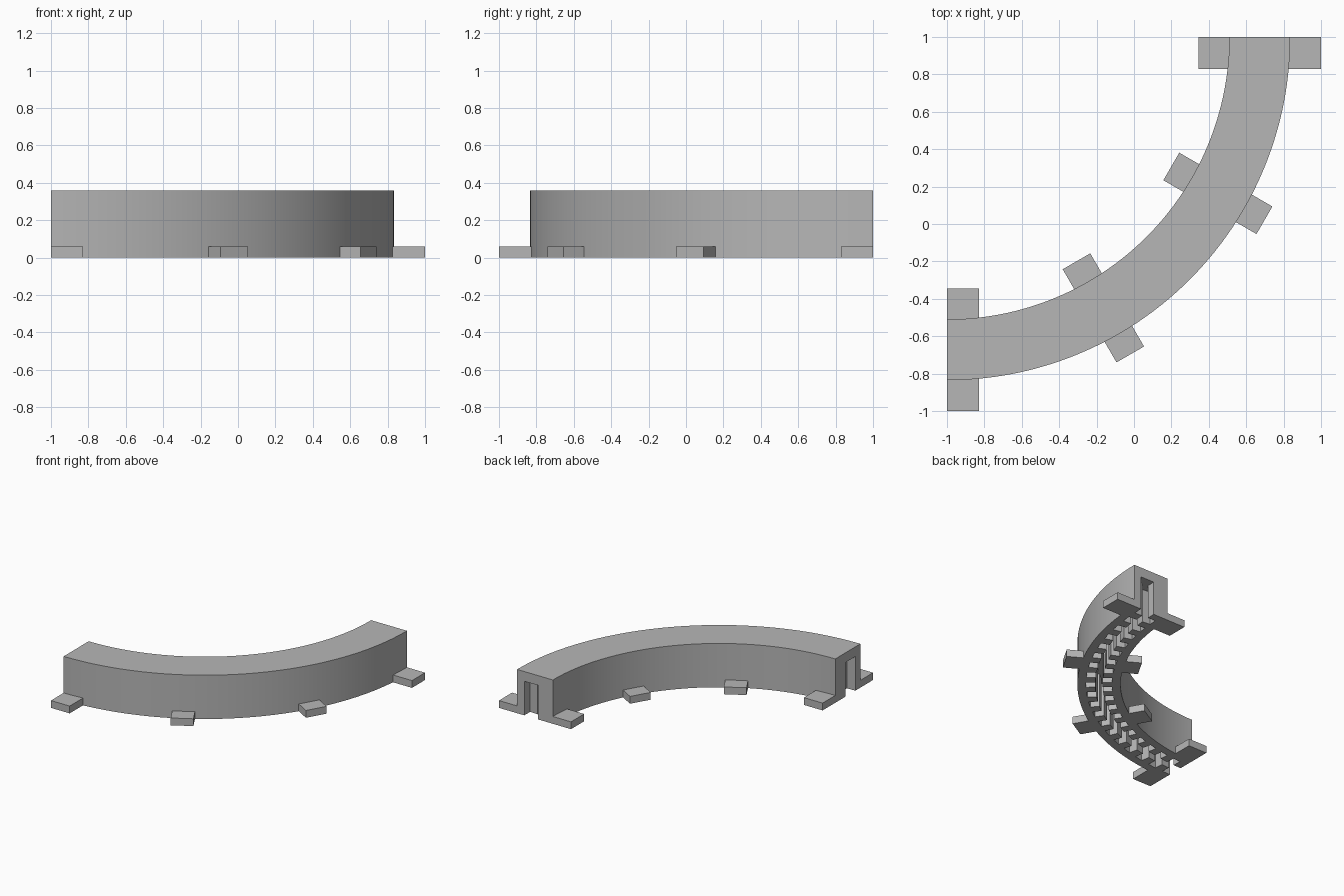
import bpy
import bmesh
from math import radians, cos, sin
from mathutils import Matrix, Vector

old = bpy.data.objects.get("Cube")
if old:
    bpy.data.objects.remove(old, do_unlink=True)

CENTRE = Vector((-1, 1, 0))          # centre of the quarter bend
R_IN, R_OUT, HEIGHT = 1.51, 1.835, 0.36
WALL, TOOTH, CEILING = 0.065, 0.07, 0.28
SEGMENTS, STEPS = 37, 3              # alternating teeth, facets per tooth

grey = bpy.data.materials.new("plain_grey")
grey.use_nodes = True
colour = (0.47, 0.47, 0.47, 1)
grey.diffuse_color = colour
grey.node_tree.nodes["Principled BSDF"].inputs["Base Color"].default_value = colour


def add_object(name, bm):
    mesh = bpy.data.meshes.new(name)
    bm.to_mesh(mesh)
    bm.free()
    mesh.materials.append(grey)
    obj = bpy.data.objects.new(name, mesh)
    bpy.context.collection.objects.link(obj)
    return obj


# Curved duct: U section swept round the bend, teeth alternating between walls
bm = bmesh.new()


def section(angle, segment):
    inner_tooth = TOOTH if segment % 2 == 0 else 0
    outer_tooth = TOOTH - inner_tooth
    a, b = R_IN + WALL + inner_tooth, R_OUT - WALL - outer_tooth
    profile = [(R_IN, 0), (R_IN, HEIGHT), (R_OUT, HEIGHT), (R_OUT, 0),
               (b, 0), (b, CEILING), (a, CEILING), (a, 0)]
    return [bm.verts.new(CENTRE + Vector((r * cos(angle), r * sin(angle), z)))
            for r, z in profile]


previous = None
for seg in range(SEGMENTS):
    for step in range(STEPS + 1):
        angle = radians(90 * (seg + step / STEPS) / SEGMENTS - 90)
        ring = section(angle, seg)
        if previous is None:
            bm.faces.new(ring[::-1])
        else:
            # between segments only the sides of the teeth are needed
            edges = (4, 6) if step == 0 else range(8)
            for i in edges:
                j = (i + 1) % 8
                bm.faces.new((previous[i], previous[j], ring[j], ring[i]))
        previous = ring
bm.faces.new(previous)
bmesh.ops.remove_doubles(bm, verts=bm.verts, dist=0.0001)
duct = add_object("curved_duct", bm)
bpy.context.view_layer.objects.active = duct
duct.select_set(True)
bpy.ops.object.shade_smooth_by_angle(angle=radians(30))
duct.select_set(False)


# Mounting feet: flat blocks on both sides of the duct
def foot(name, angle, r0, r1, offset):
    block = bmesh.new()
    size, thick = 0.17, 0.06
    place = (Matrix.Translation(CENTRE) @ Matrix.Rotation(radians(angle), 4, "Z")
             @ Matrix.Translation(((r0 + r1) / 2, offset, thick / 2))
             @ Matrix.Diagonal((r1 - r0, size, thick, 1)))
    bmesh.ops.create_cube(block, size=1, matrix=place)
    add_object(name, block)


feet = [("start", -90, 0.165, 0.085), ("lower", -60, 0.125, 0),
        ("upper", -30, 0.125, 0), ("end", 0, 0.165, -0.085)]
for label, angle, reach, offset in feet:
    foot(label + "_inner_foot", angle, R_IN - reach, R_IN + 0.04, offset)
    foot(label + "_outer_foot", angle, R_OUT - 0.04, R_OUT + reach, offset)
